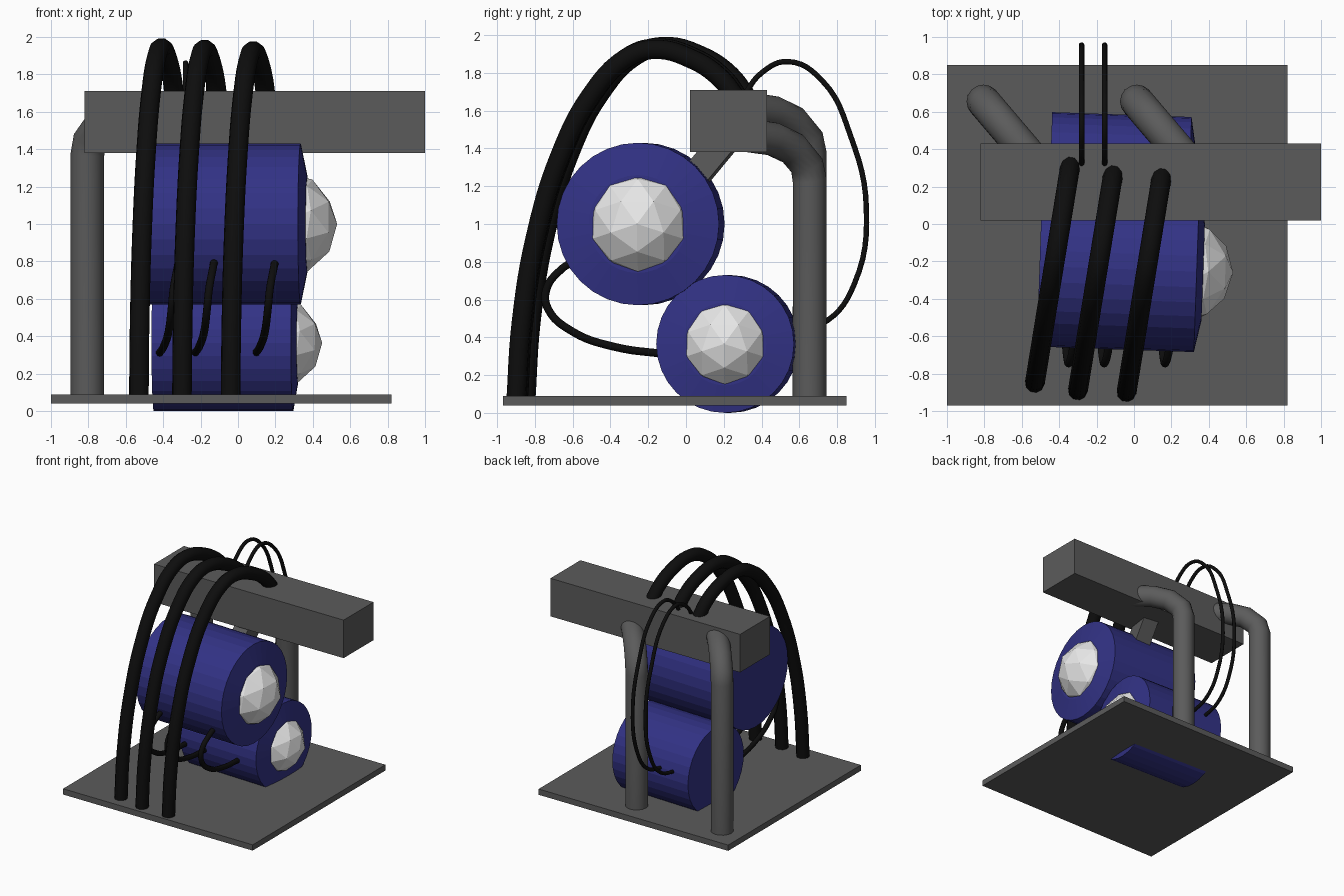
import bpy, bmesh, math
from mathutils import Vector

old = bpy.data.objects.get("Cube")
if old:
    bpy.data.objects.remove(old, do_unlink=True)


def material(name, r, g, b):
    m = bpy.data.materials.new(name)
    m.use_nodes = True
    m.diffuse_color = (r, g, b, 1)
    m.node_tree.nodes["Principled BSDF"].inputs["Base Color"].default_value = (r, g, b, 1)
    return m


grey = material("steel_grey", 0.105, 0.105, 0.105)
blue = material("tank_blue", 0.032, 0.032, 0.235)
white = material("dome_white", 0.8, 0.8, 0.8)
black = material("cable_black", 0.004, 0.004, 0.004)


def add_mesh(name, bm, mat, loc=(0, 0, 0), rot=(0, 0, 0)):
    mesh = bpy.data.meshes.new(name)
    bm.to_mesh(mesh)
    bm.free()
    mesh.materials.append(mat)
    ob = bpy.data.objects.new(name, mesh)
    ob.location, ob.rotation_euler = loc, rot
    bpy.context.collection.objects.link(ob)
    return ob


def box(name, lo, hi, mat, rot=(0, 0, 0)):
    lo, hi = Vector(lo), Vector(hi)
    bm = bmesh.new()
    bmesh.ops.create_cube(bm, size=1)
    bmesh.ops.scale(bm, vec=hi - lo, verts=bm.verts)
    return add_mesh(name, bm, mat, (lo + hi) / 2, rot)


def tube(name, points, radius, mat, smooth_path=True, sides=3):
    """Round tube along a path, turned into a mesh."""
    cu = bpy.data.curves.new(name, "CURVE")
    cu.dimensions = "3D"
    cu.bevel_depth = radius
    cu.bevel_resolution = sides
    cu.resolution_u = 6
    cu.use_fill_caps = True
    sp = cu.splines.new("BEZIER" if smooth_path else "POLY")
    if smooth_path:
        sp.bezier_points.add(len(points) - 1)
        for bp, p in zip(sp.bezier_points, points):
            bp.co = p
            bp.handle_left_type = bp.handle_right_type = "AUTO"
    else:
        sp.points.add(len(points) - 1)
        for pt, p in zip(sp.points, points):
            pt.co = (*p, 1)
    cu.materials.append(mat)
    ob = bpy.data.objects.new(name, cu)
    bpy.context.collection.objects.link(ob)
    bpy.ops.object.select_all(action="DESELECT")
    ob.select_set(True)
    bpy.context.view_layer.objects.active = ob
    bpy.ops.object.convert(target="MESH")
    bpy.ops.object.shade_smooth_by_angle(angle=math.radians(40))


TURN = (0, math.pi / 2, math.radians(-2))


def tank(name, x0, x1, y, z, radius, rim, bulge, dome_x, dome_r):
    """Faceted drum with a raised end cap and a low-poly dome."""
    bm = bmesh.new()
    bmesh.ops.create_cone(bm, cap_ends=True, segments=32, radius1=radius,
                          radius2=radius, depth=x1 - x0)
    cap = [f for f in bm.faces if f.normal.z > 0.9]
    bmesh.ops.inset_individual(bm, faces=cap, thickness=rim, depth=bulge,
                               use_even_offset=True)
    add_mesh(name, bm, blue, ((x0 + x1) / 2, y, z), TURN)
    bm = bmesh.new()
    bmesh.ops.create_icosphere(bm, subdivisions=2, radius=dome_r)
    add_mesh(name + "_dome", bm, white, (dome_x, y - 0.01, z), TURN)


# Base plate, beam and hanging bracket
box("base_plate", (-1, -0.97, 0.04), (0.82, 0.85, 0.09), grey)
box("top_beam", (-0.82, 0.02, 1.38), (1, 0.43, 1.71), grey)
box("tank_bracket", (-0.07, 0.02, 1.05), (0.07, 0.16, 1.55), grey,
    (math.radians(-40), 0, math.radians(-8)))

# Two tanks
tank("upper_tank", -0.505, 0.335, -0.24, 1.0, 0.43, 0.17, 0.035, 0.25, 0.28)
tank("lower_tank", -0.45, 0.295, 0.22, 0.365, 0.365, 0.145, 0.025, 0.21, 0.24)

# Support posts bending diagonally into the beam
bend = [(0.655, -0.18), (0.64, -0.1), (0.565, -0.01), (0.46, 0.04), (0.32, 0.06)]
for side, x, top in (("right", -0.805, 1.55), ("left", 0.015, 1.41)):
    path = [(x, 0.655, 0.06)]
    path += [(x + (0.655 - y) * 0.85, y, top + dz) for y, dz in bend]
    tube("support_post_" + side, path, 0.09, grey, False, 6)

# Thick cables from the base over to the beam
arch = [(-0.88, 0.06), (-0.85, 0.5), (-0.775, 0.95), (-0.645, 1.38), (-0.48, 1.7),
        (-0.3, 1.89), (-0.15, 1.94), (0.05, 1.89), (0.2, 1.79), (0.3, 1.66)]
for i, (x, dy) in enumerate(((-0.53, 0.03), (-0.3, -0.01), (-0.04, -0.02))):
    tube(f"thick_cable_{i + 1}",
         [(x + (y + 0.88) * 0.163, y + dy, z - i * 0.008) for y, z in arch],
         0.053, black)

# Thin cable loops at the back
loop = [(0.3, 1.67), (0.4, 1.8), (0.54, 1.86), (0.72, 1.76), (0.87, 1.47),
        (0.955, 1.08), (0.89, 0.68), (0.75, 0.49), (0.53, 0.42)]
for i, x in enumerate((-0.28, -0.157)):
    tube(f"thin_cable_{i + 1}", [(x, y, z) for y, z in loop], 0.015, black)

# Short hoses joining the two tanks at the front
hose = [(0.02, -0.58, 0.81), (0.01, -0.66, 0.76), (-0.01, -0.74, 0.65),
        (-0.02, -0.73, 0.55), (-0.035, -0.6, 0.43), (-0.06, -0.38, 0.35),
        (-0.085, -0.1, 0.31)]
for i, x in enumerate((-0.335, -0.145, 0.18)):
    tube(f"tank_hose_{i + 1}", [(x + dx, y, z) for dx, y, z in hose], 0.021, black)
